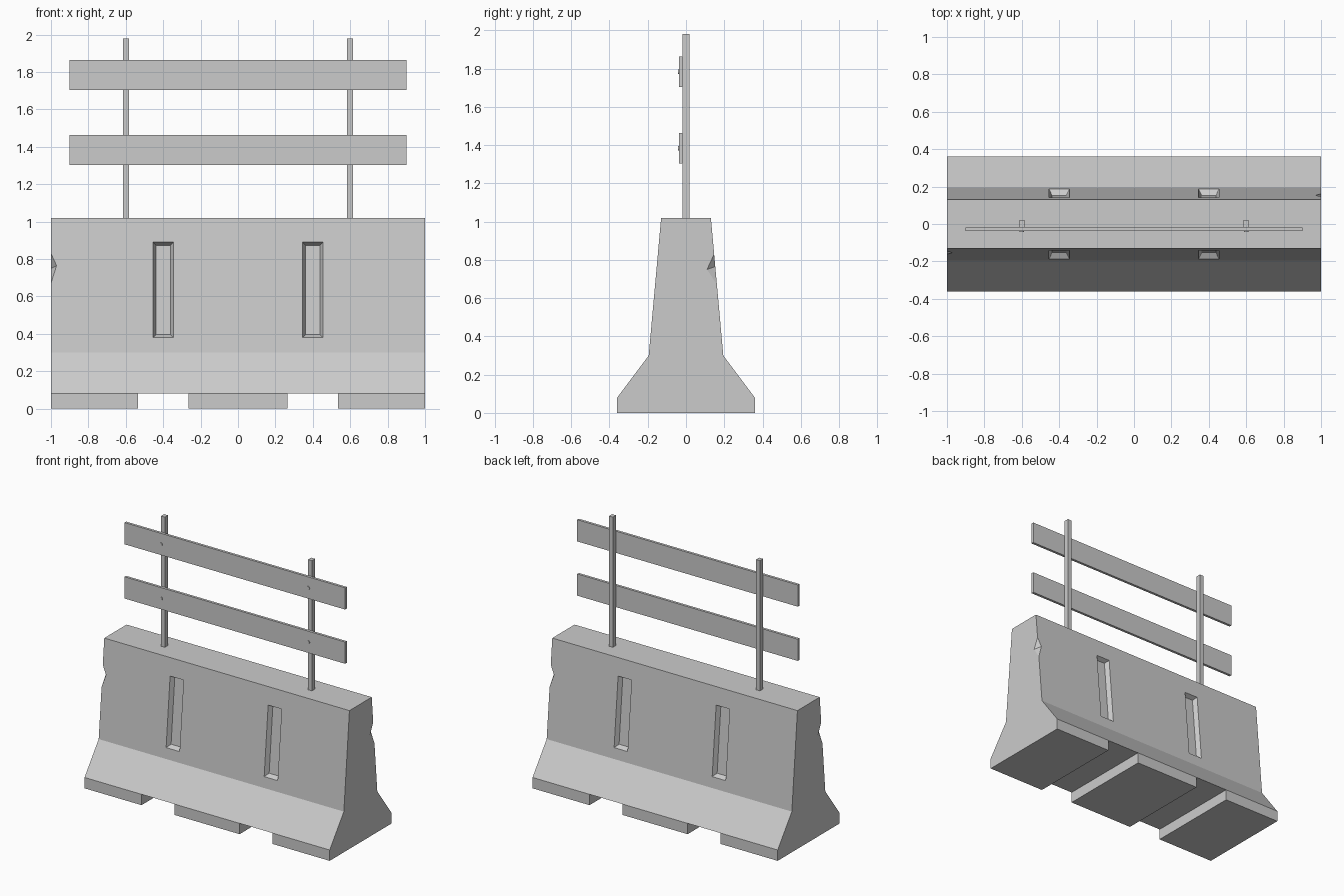
import bpy, bmesh
from mathutils import Vector

cube = bpy.data.objects.get("Cube")
if cube:
    bpy.data.objects.remove(cube, do_unlink=True)

grey = bpy.data.materials.new("plain_grey")
grey.use_nodes = True
grey.diffuse_color = (0.6, 0.6, 0.6, 1)
grey.node_tree.nodes["Principled BSDF"].inputs["Base Color"].default_value = (0.6, 0.6, 0.6, 1)


def finish(name, bm):
    bmesh.ops.recalc_face_normals(bm, faces=bm.faces)
    mesh = bpy.data.meshes.new(name)
    bm.to_mesh(mesh)
    bm.free()
    mesh.materials.append(grey)
    obj = bpy.data.objects.new(name, mesh)
    bpy.context.collection.objects.link(obj)
    return obj


def box(name, low, high):
    bm = bmesh.new()
    bmesh.ops.create_cube(bm, size=1)
    for v in bm.verts:
        v.co = [high[i] if v.co[i] > 0 else low[i] for i in range(3)]
    return finish(name, bm)


def hull(bm, points):
    verts = [bm.verts.new(p) for p in points]
    bmesh.ops.convex_hull(bm, input=verts)


def face_y(z):
    """Half thickness of the upper wall at a height."""
    return 0.195 - (z - 0.3) * 0.065 / 0.72


# Concrete body: a symmetric profile extruded along x
half = [(0.36, 0.08), (0.195, 0.3), (0.13, 1.02)]
profile = half + [(-y, z) for y, z in reversed(half)]
bm = bmesh.new()
end = bm.faces.new([bm.verts.new((-1, y, z)) for y, z in profile])
side = bmesh.ops.extrude_face_region(bm, geom=[end])["geom"]
bmesh.ops.translate(bm, vec=(2, 0, 0), verts=[g for g in side if isinstance(g, bmesh.types.BMVert)])
body = finish("barrier_body", bm)

# Cutter for tapered pockets on both faces and chips on two opposite corners
bm = bmesh.new()
for s in (-1, 1):
    for cx in (-0.4, 0.4):
        points = []
        for depth in (-0.033, 0.033):
            inset = depth * 0.5
            for i in (-1, 1):
                for k in (-1, 1):
                    z = 0.635 + k * (0.255 - max(inset, -0.1))
                    points.append((cx + i * (0.055 - inset), s * (face_y(z) - depth), z))
        hull(bm, points)
    top = Vector((1, face_y(0.83), 0.83))
    low = Vector((1, face_y(0.67), 0.67))
    inner = Vector((0.97, face_y(0.765), 0.765))
    outer = Vector((1, 0.11, 0.75))
    mid = (inner + outer) / 2
    wedge = [mid + (p - mid) * 2 for p in (top, low, inner, outer)]
    hull(bm, [(s * p.x, s * p.y, p.z) for p in wedge])
cutter = finish("pocket_cutter", bm)
cutter.hide_render = True

cut = body.modifiers.new("pockets", "BOOLEAN")
cut.operation = "DIFFERENCE"
cut.solver = "EXACT"
cut.object = cutter
bpy.context.view_layer.objects.active = body
bpy.ops.object.modifier_apply(modifier=cut.name)
bpy.data.objects.remove(cutter, do_unlink=True)

# Feet with drainage gaps between them
for name, x0, x1 in (("right_foot", -1, -0.535), ("middle_foot", -0.265, 0.265), ("left_foot", 0.535, 1)):
    box(name, (x0, -0.36, 0), (x1, 0.36, 0.08))

# Posts on top
for name, x in (("right_post", -0.6), ("left_post", 0.6)):
    box(name, (x - 0.016, -0.018, 1.02), (x + 0.016, 0.018, 1.98))

# Planks and their bolts
for name, z in (("lower", 1.383), ("upper", 1.783)):
    box(name + "_plank", (-0.9, -0.037, z - 0.08), (0.9, -0.018, z + 0.08))
    for side_name, x in (("right", -0.6), ("left", 0.6)):
        bm = bmesh.new()
        bmesh.ops.create_cone(bm, cap_ends=True, segments=12, radius1=0.012, radius2=0.012, depth=0.01)
        for v in bm.verts:
            v.co = (x + v.co.x, -0.038 + v.co.z, z + v.co.y)
        finish(f"{name}_{side_name}_bolt", bm)
